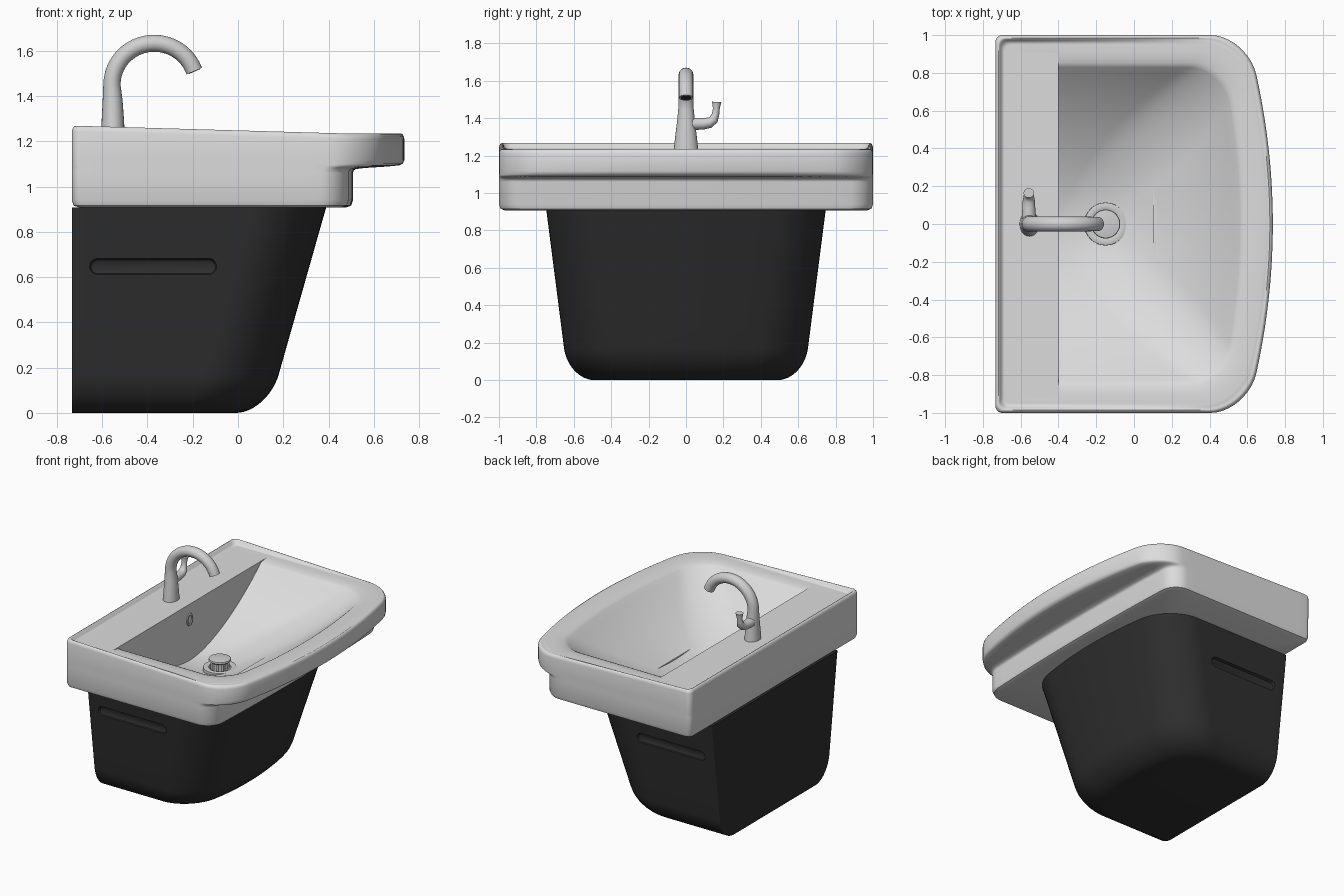
import bpy, bmesh
from math import sin, cos, pi, radians, exp
from mathutils import Vector

cube = bpy.data.objects.get("Cube")
if cube:
    bpy.data.objects.remove(cube, do_unlink=True)


def material(name, value, rough=0.4):
    m = bpy.data.materials.new(name)
    m.use_nodes = True
    colour = (value, value, value, 1)
    m.diffuse_color = colour
    bsdf = m.node_tree.nodes["Principled BSDF"]
    bsdf.inputs["Base Color"].default_value = colour
    bsdf.inputs["Roughness"].default_value = rough
    return m


CERAMIC = material("white ceramic", 0.72)
METAL = material("grey metal", 0.63)
DARK = material("charcoal", 0.028)


def smooth(obj, angle):
    bpy.ops.object.select_all(action='DESELECT')
    obj.select_set(True)
    bpy.context.view_layer.objects.active = obj
    bpy.ops.object.shade_smooth_by_angle(angle=radians(angle))


def loft(name, rings, mat, closed=False):
    """Skin a list of equally long point rings, capping the ends."""
    bm = bmesh.new()
    vs = [[bm.verts.new(p) for p in r] for r in rings]
    pairs = list(zip(vs, vs[1:]))
    if closed:
        pairs.append((vs[-1], vs[0]))
    for a, b in pairs:
        for i in range(len(a)):
            j = (i + 1) % len(a)
            bm.faces.new((a[i], a[j], b[j], b[i]))
    if not closed:
        bm.faces.new(vs[0])
        bm.faces.new(vs[-1])
    bmesh.ops.recalc_face_normals(bm, faces=bm.faces)
    mesh = bpy.data.meshes.new(name)
    bm.to_mesh(mesh)
    bm.free()
    obj = bpy.data.objects.new(name, mesh)
    bpy.context.collection.objects.link(obj)
    mesh.materials.append(mat)
    smooth(obj, 48)
    return obj


def outline(x0, xf, hy, z, rb=0.01, rf=0.1, bulge=0.0, m=14, k=10):
    """Plan outline: flat back at x0, bowed front at xf, rounded corners."""
    half = [(x0, (hy - rb) * i / m) for i in range(m)]
    for i in range(k + 1):
        a = pi - pi / 2 * i / k
        half.append((x0 + rb + rb * cos(a), hy - rb + rb * sin(a)))
    xa, xb = x0 + rb, xf - rf
    half += [(xa + (xb - xa) * i / m, hy) for i in range(1, m)]
    for i in range(k + 1):
        a = pi / 2 - pi / 2 * i / k
        half.append((xf - rf + rf * cos(a), hy - rf + rf * sin(a)))
    half += [(xf, (hy - rf) * (1 - i / m)) for i in range(1, m + 1)]
    pts = half + [(x, -y) for x, y in half[-2:0:-1]]
    ring = []
    for x, y in pts:
        x -= bulge * (y / hy) ** 2 * (x - x0) / (xf - x0)
        ring.append(Vector((x, y, z(x) if callable(z) else z)))
    return ring


# Basin: underside, body, overhanging rim, raised lip, deck and bowl
DECK = 1.235
BACK = -0.734


def lip(drop):
    return lambda x: DECK + 0.033 * min(1, max(0, (0.45 - x) / 1.15)) - drop


def body(inset, z, xf=0.508):
    return outline(BACK + inset, xf - inset, 1 - inset, z, 0.04, 0.12, 0.025)


def rim(inset, z):
    return outline(BACK + inset, 0.735 - inset, 1 - inset, z, 0.04, 0.21, 0.14)


def overhang(xf, z, rf, bulge):
    return outline(BACK, xf, 1, z, 0.04, rf, bulge)


def bowl(s, z):
    # corners grow rounder as the bowl closes in on its back wall
    ring = outline(-0.4, 0.56, 0.83, z, 0.004, 0.2 + 0.5 * (1 - min(s, 1)), 0.09)
    return [Vector((-0.4 + (p.x + 0.4) * s, p.y * s, p.z)) for p in ring]


DRAIN = Vector((-0.15, 0, 0.826))
rings = [outline(-0.44, 0.1, 0.45, z) for z in (0.74, 0.905)]
rings += [body(0.03, 0.908), body(0.008, 0.916), body(0, 0.94), body(0, 1.06),
          body(0, 1.07, 0.511), body(0, 1.077, 0.52)]
rings += [overhang(0.56, 1.082, 0.14, 0.045), overhang(0.64, 1.087, 0.17, 0.085),
          overhang(0.71, 1.093, 0.2, 0.125), overhang(0.727, 1.1, 0.21, 0.135)]
rings += [rim(0, 1.117), rim(0, lip(0.025)), rim(0.003, lip(0.012)), rim(0.009, lip(0.003)),
          rim(0.016, lip(0)), rim(0.022, lip(0.003)),
          rim(0.03, lambda x: DECK + 0.3 * (lip(0)(x) - DECK)),
          rim(0.042, DECK), rim(0.05, DECK)]
rings += [bowl(1.1, DECK), bowl(1.07, DECK - 0.002), bowl(1.03, DECK - 0.007), bowl(1.01, DECK - 0.014)]
STEPS = 26
for i in range(STEPS + 1):
    s = 0.99 * (1 - i / STEPS) + 0.01
    ring = bowl(s, 0.832)
    for p in ring:
        forward = (p.x + 0.4) / (0.96 * s)
        p.z += 0.382 * s ** (1.9 + 0.5 * forward)
        p.z -= 0.035 * exp(-((p.x - DRAIN.x) ** 2 + p.y ** 2) / 0.09)
    rings.append(ring)
loft("basin", rings, CERAMIC)


# Pedestal: tapered shell with a rounded lower edge and a hollow top
def shell(z, inset=0.0, back=0.0):
    t = (z - 0.17) / 0.74
    return outline(BACK + back, 0.18 + 0.21 * t - inset, 0.652 + 0.095 * t - inset,
                   z, 0.008, 0.25 - inset * 0.4, 0.09)


rings = []
for i in range(13):
    a = pi / 2 * i / 12
    rings.append(shell(0.17 * (1 - cos(a)), 0.14 * (1 - sin(a))))
rings += [shell(0.17 + 0.737 * i / 6) for i in range(1, 7)]
rings += [shell(0.907, 0.05, 0.05), shell(0.7, 0.05, 0.05)]
pedestal = loft("pedestal", rings, DARK)

# Grip grooves cut in both sides of the pedestal
for side in (1, -1):
    rings = []
    for y, r in ((0.694, 0.018), (0.70, 0.03), (0.76, 0.056)):
        ring = []
        for i in range(24):
            a = 2 * pi * (i + 0.5) / 24
            mid = -0.13 if cos(a) > 0 else -0.62
            ring.append(Vector((mid + r * cos(a), side * y, 0.645 + r * sin(a))))
        rings.append(ring)
    cutter = loft("groove_cutter", rings, DARK)
    mod = pedestal.modifiers.new("groove", 'BOOLEAN')
    mod.operation = 'DIFFERENCE'
    mod.object = cutter
    bpy.context.view_layer.objects.active = pedestal
    bpy.ops.object.modifier_apply(modifier=mod.name)
    bpy.data.objects.remove(cutter, do_unlink=True)
smooth(pedestal, 30)


def sweep(name, path, sizes, side, mat, n=24):
    """Elliptical tube; sizes are (in-plane, sideways) radii."""
    path = [Vector(p) for p in path]
    side = Vector(side)
    rings = []
    for i, p in enumerate(path):
        t = (path[min(i + 1, len(path) - 1)] - path[max(i - 1, 0)]).normalized()
        nrm = t.cross(side)
        u, v = sizes[i]
        rings.append([p + nrm * u * cos(2 * pi * j / n) + side * v * sin(2 * pi * j / n)
                      for j in range(n)])
    return loft(name, rings, mat)


# Tap: flared column and curved spout
path = [(-0.553, 0, 1.23), (-0.553, 0, 1.30), (-0.554, 0, 1.38)]
sizes = [(0.053, 0.066), (0.049, 0.058), (0.044, 0.048)]
for i in range(21):
    a = radians(180 - 161 * i / 20)
    path.append((-0.37 + 0.187 * cos(a), 0, 1.45 + 0.183 * sin(a)))
    sizes.append((0.038 - 0.001 * i / 20, 0.041 - 0.003 * i / 20))
sweep("tap_spout", path, sizes, (0, 1, 0), METAL)
end = Vector(path[-1])
flow = (end - Vector(path[-2])).normalized()
sweep("tap_outlet", [end - flow * 0.002, end + flow * 0.002], [(0.026, 0.028)] * 2, (0, 1, 0), DARK)

# Tap lever on the +y side
lever = [(0.02, 1.37), (0.09, 1.37), (0.125, 1.376), (0.148, 1.393), (0.158, 1.42),
         (0.162, 1.45), (0.164, 1.487)]
radius = [0.033, 0.031, 0.029, 0.025, 0.02, 0.018, 0.025]
sweep("tap_lever", [(-0.557, y, z) for y, z in lever], [(r, r * 1.1) for r in radius],
      (1, 0, 0), METAL)


def lathe(name, profile, centre, mat, n=32, closed=False):
    rings = [[centre + Vector((r * cos(2 * pi * j / n), r * sin(2 * pi * j / n), z))
              for j in range(n)] for r, z in profile]
    return loft(name, rings, mat, closed)


# Drain flange and raised plug
lathe("drain_flange", [(0.07, -0.04), (0.076, 0.008), (0.095, 0.015), (0.113, 0.009), (0.115, -0.04)],
      DRAIN, METAL, closed=True)
lathe("drain_plug", [(0.055, -0.04), (0.055, 0.05), (0.07, 0.054), (0.077, 0.062),
                     (0.074, 0.072), (0.04, 0.078)], DRAIN, METAL)
for i in range(10):
    a = 2 * pi * i / 10
    lathe("plug_rib", [(0.008, -0.03), (0.008, 0.054)],
          DRAIN + Vector((0.057 * cos(a), 0.057 * sin(a), 0)), METAL, 8)

# Overflow ring on the back wall of the bowl
rings = []
for r, x in ((0.022, -0.402), (0.024, -0.394), (0.034, -0.394), (0.037, -0.402)):
    rings.append([Vector((x, r * cos(2 * pi * j / 24), 1.12 + 1.3 * r * sin(2 * pi * j / 24)))
                  for j in range(24)])
loft("overflow_ring", rings, METAL, closed=True)
